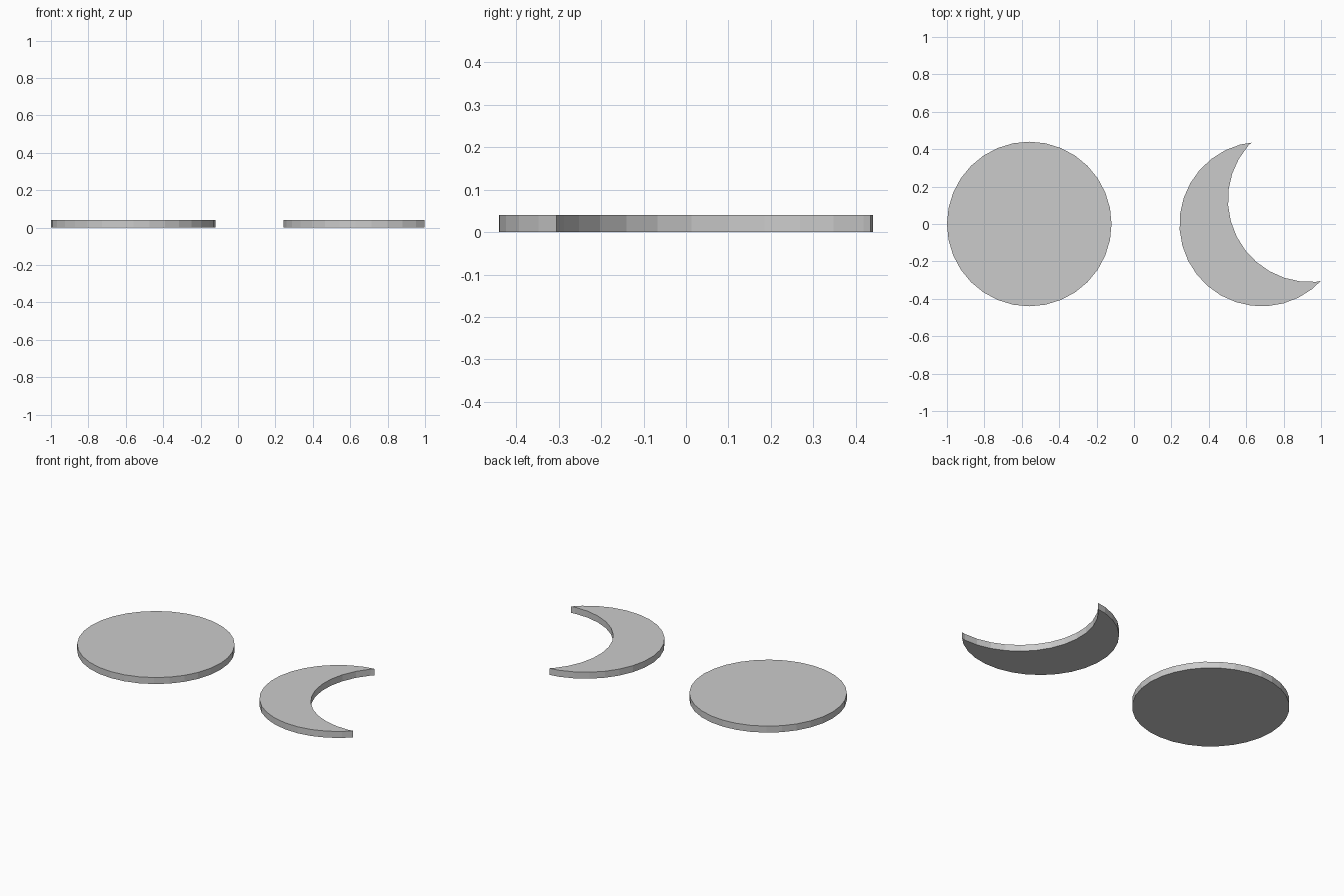
import bpy
import math

if "Cube" in bpy.data.objects:
    bpy.data.objects.remove(bpy.data.objects["Cube"])

RADIUS, HEIGHT = 0.44, 0.04


def disc(name, x, y, turn=0.0, height=HEIGHT):
    bpy.ops.mesh.primitive_cylinder_add(
        vertices=32, radius=RADIUS, depth=height,
        location=(x, y, HEIGHT / 2), rotation=(0, 0, turn))
    obj = bpy.context.object
    obj.name = name
    return obj


# Full round disc
disc("round_disc", -0.56, 0)

# Crescent: the same disc with an offset disc cut away
turn = math.radians(26.57)
offset = 0.29
cx = 0.683
crescent = disc("crescent", cx, 0, turn)
cutter = disc("crescent_cutter", cx + offset * math.cos(turn),
              offset * math.sin(turn), turn, HEIGHT * 3)
cut = crescent.modifiers.new("crescent_cut", 'BOOLEAN')
cut.operation = 'DIFFERENCE'
cut.solver = 'EXACT'
cut.object = cutter

# Apply the cut and drop the cutter
bpy.context.view_layer.objects.active = crescent
bpy.ops.object.modifier_apply(modifier=cut.name)
bpy.data.objects.remove(cutter)
